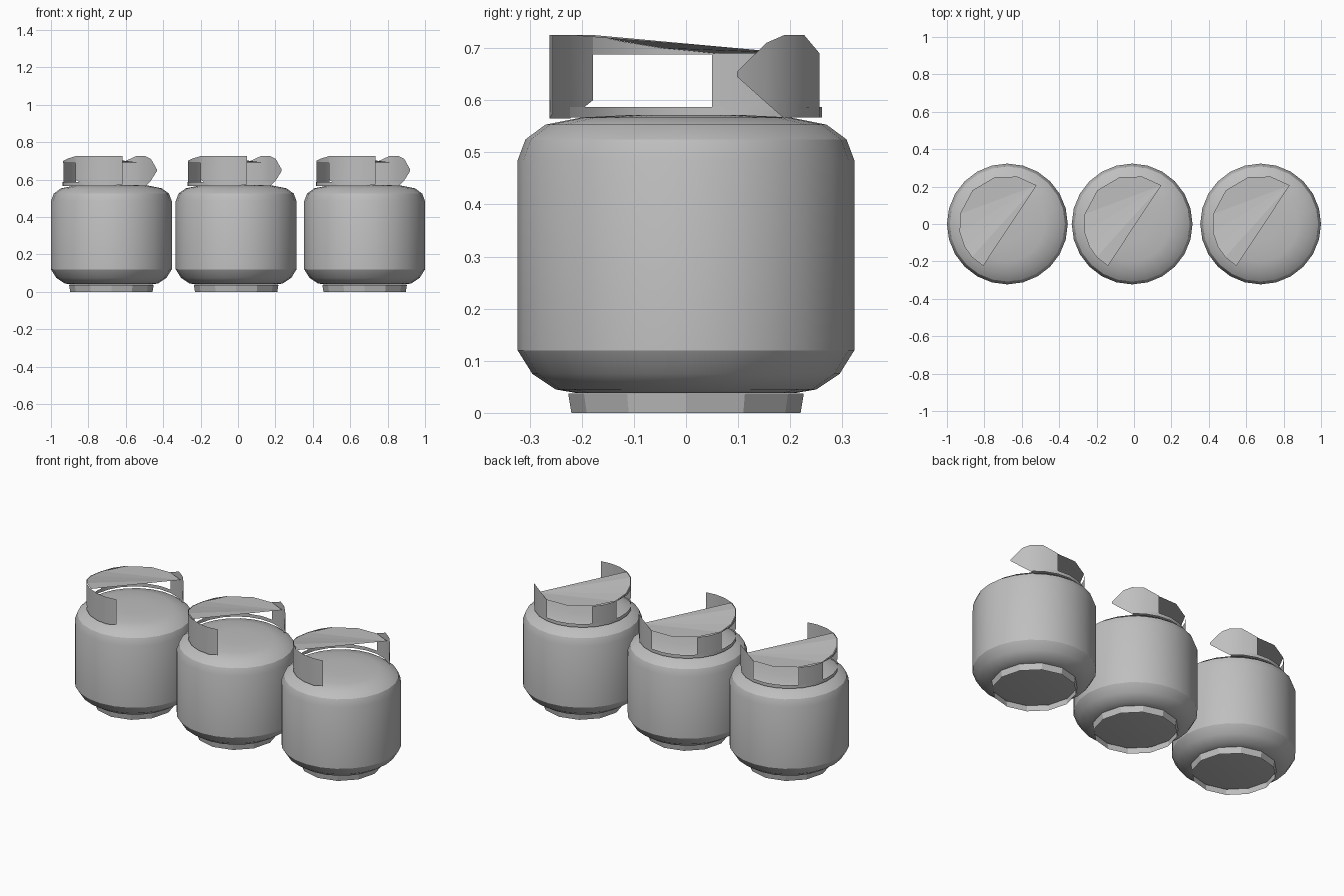
import bpy
import bmesh
from math import cos, sin, radians

if "Cube" in bpy.data.objects:
    bpy.data.objects.remove(bpy.data.objects["Cube"])

GREY = (0.52, 0.52, 0.52, 1)
metal = bpy.data.materials.new("grey_metal")
metal.use_nodes = True
metal.diffuse_color = GREY
metal.node_tree.nodes["Principled BSDF"].inputs["Base Color"].default_value = GREY

SIDES = 24
TANKS = {"left": 0.677, "middle": -0.01, "right": -0.677}
COLLAR = 0.262


def polar(radius, degrees, z):
    a = radians(degrees)
    return (radius * cos(a), radius * sin(a), z)


def place(name, bm, smooth=None):
    """Turn the bmesh into one shared mesh, placed once per tank."""
    mesh = bpy.data.meshes.new(name)
    bm.to_mesh(mesh)
    bm.free()
    mesh.materials.append(metal)
    for side, x in TANKS.items():
        ob = bpy.data.objects.new(f"{side}_{name}", mesh)
        ob.location.x = x
        bpy.context.collection.objects.link(ob)
    if smooth:
        bpy.ops.object.select_all(action="DESELECT")
        ob.select_set(True)
        bpy.context.view_layer.objects.active = ob
        bpy.ops.object.shade_smooth_by_angle(angle=radians(smooth))


def lathe(name, profile, sides, cap=False, smooth=None):
    """Spin (radius, z) points around the tank axis."""
    bm = bmesh.new()
    rings = [[bm.verts.new(polar(r, 360 * i / sides, z)) for i in range(sides)]
             for r, z in profile]
    for low, high in zip(rings, rings[1:]):
        for i in range(sides):
            j = (i + 1) % sides
            bm.faces.new((low[i], low[j], high[j], high[i]))
    if cap:
        bm.faces.new(rings[0][::-1])
        bm.faces.new(rings[-1])
    place(name, bm, smooth)


def panel(name, columns):
    """Curved sheet from (angle, bottom, top) columns."""
    bm = bmesh.new()
    pairs = [(bm.verts.new(polar(COLLAR, a, lo)), bm.verts.new(polar(COLLAR, a, hi)))
             for a, lo, hi in columns]
    for (a, b), (c, d) in zip(pairs, pairs[1:]):
        bm.faces.new((a, c, d, b))
    place(name, bm, 40)


# Rounded tank body
lathe("body", [(0.21, 0.038), (0.25, 0.045), (0.295, 0.075), (0.323, 0.12),
               (0.323, 0.485), (0.308, 0.525), (0.27, 0.553), (0.2, 0.567),
               (0.1, 0.572)], SIDES, cap=True, smooth=30)

# Open foot ring
lathe("foot_ring", [(0.22, 0), (0.226, 0.037)], 12)

# Collar: front panel, back panel with pointed edges, and inner-side strut
panel("front_collar_panel", [(-137, 0.6, 0.725), (-122, 0.565, 0.725),
                             (-105, 0.565, 0.725), (-90, 0.565, 0.725),
                             (-77, 0.575, 0.725)])
panel("back_collar_panel", [(22, 0.645, 0.655), (36, 0.595, 0.71), (46, 0.565, 0.725),
                            (60, 0.575, 0.725), (78, 0.585, 0.69)])
panel("collar_strut", [(136, 0.58, 0.69), (152, 0.58, 0.69), (169, 0.58, 0.69)])

# Low band joining the panels, and the tapered rim above the opening
panel("collar_band", [(a, 0.567, 0.587) for a in range(46, 239, 16)])
panel("collar_rim", [(168, 0.688, 0.69), (190, 0.688, 0.7), (208, 0.688, 0.713),
                     (223, 0.688, 0.725)])

# Half-round lid, tilted up toward the front panel
bm = bmesh.new()
rim = [(53, 0.69), (78, 0.69), (105, 0.69), (136, 0.69), (168, 0.69),
       (190, 0.7), (208, 0.713), (223, 0.725), (240, 0.725)]
verts = [bm.verts.new(polar(COLLAR - 0.003, a, z)) for a, z in rim]
for b, c in zip(verts[1:], verts[2:]):
    bm.faces.new((verts[0], b, c))
place("collar_lid", bm)
